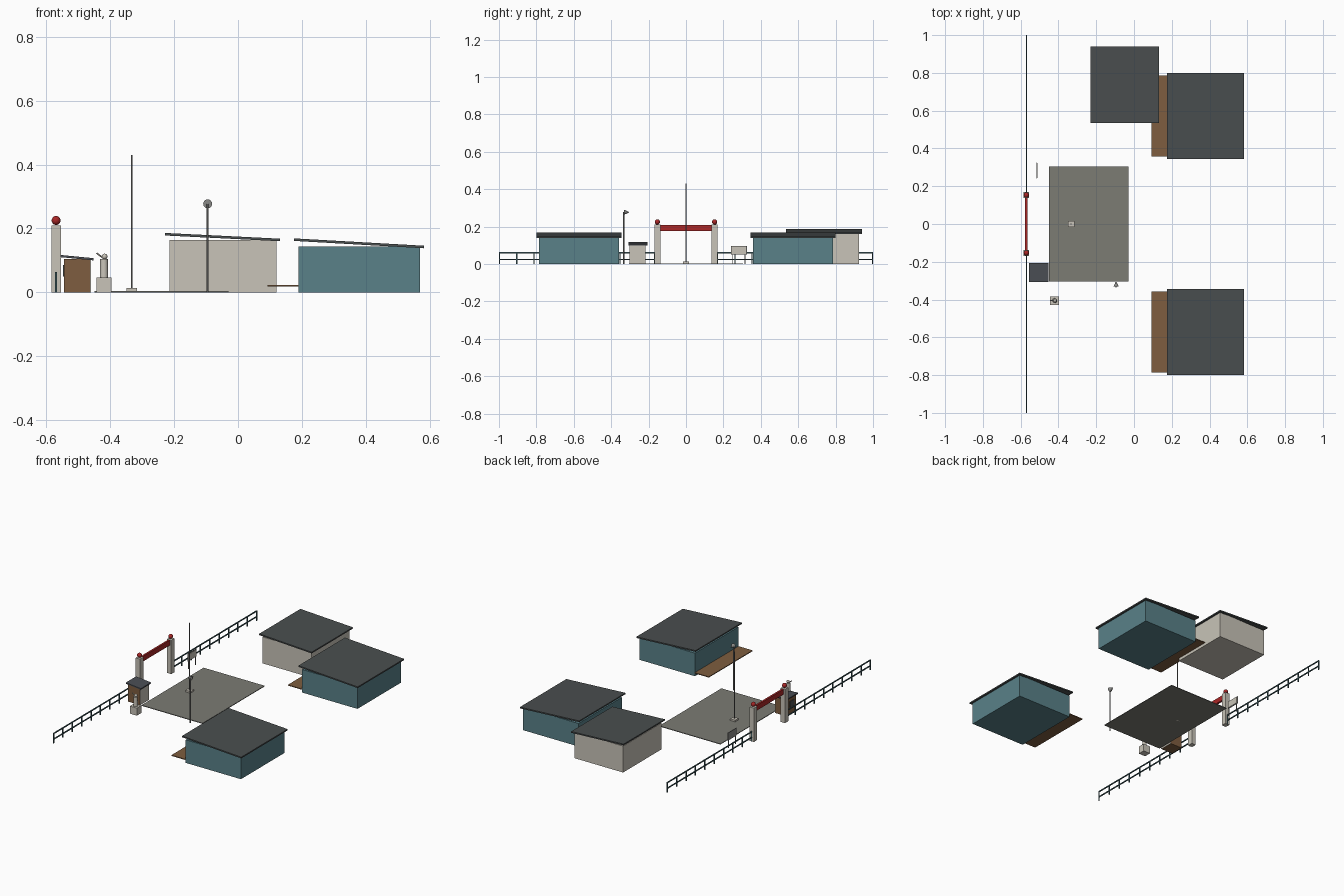
import bpy, bmesh
from mathutils import Vector, Matrix

cube = bpy.data.objects.get("Cube")
if cube:
    bpy.data.objects.remove(cube, do_unlink=True)


def material(name, r, g, b):
    m = bpy.data.materials.new(name)
    m.diffuse_color = (r, g, b, 1)
    m.use_nodes = True
    m.node_tree.nodes["Principled BSDF"].inputs["Base Color"].default_value = (r, g, b, 1)
    return m


CREAM = material("cream plaster", 0.58, 0.55, 0.48)
TEAL = material("teal wall", 0.10, 0.22, 0.25)
ROOF = material("dark roofing", 0.068, 0.077, 0.078)
SLATE = material("slate roofing", 0.07, 0.077, 0.09)
PAVING = material("paving", 0.20, 0.20, 0.175)
WOOD = material("brown wood", 0.21, 0.11, 0.05)
RED = material("red paint", 0.40, 0.02, 0.02)
FENCE = material("fence steel", 0.05, 0.11, 0.125)
STEEL = material("grey steel", 0.25, 0.25, 0.24)


def finish(name, bm, mat, smooth=False):
    mesh = bpy.data.meshes.new(name)
    bmesh.ops.recalc_face_normals(bm, faces=bm.faces)
    bm.to_mesh(mesh)
    bm.free()
    mesh.materials.append(mat)
    ob = bpy.data.objects.new(name, mesh)
    bpy.context.collection.objects.link(ob)
    if smooth:
        bpy.ops.object.select_all(action='DESELECT')
        ob.select_set(True)
        bpy.context.view_layer.objects.active = ob
        bpy.ops.object.shade_smooth_by_angle()
    return ob


def add_box(bm, xs, ys, zs, drop=0):
    """Box between limits; drop lowers the +x end to make a slope."""
    verts = bmesh.ops.create_cube(bm, size=1)["verts"]
    for v in verts:
        t = v.co + Vector((0.5, 0.5, 0.5))
        v.co = [a + (b - a) * f for (a, b), f in zip((xs, ys, zs), t)]
        v.co.z -= drop * t.x


def box(name, mat, xs, ys, zs, drop=0):
    bm = bmesh.new()
    add_box(bm, xs, ys, zs, drop)
    return finish(name, bm, mat)


def rod(name, mat, start, end, r1, r2=None, sides=12):
    a, b = Vector(start), Vector(end)
    d = b - a
    turn = Matrix.Translation((a + b) / 2) @ d.to_track_quat('Z', 'Y').to_matrix().to_4x4()
    bm = bmesh.new()
    bmesh.ops.create_cone(bm, cap_ends=True, segments=sides, radius1=r1,
                          radius2=r1 if r2 is None else r2, depth=d.length, matrix=turn)
    return finish(name, bm, mat, True)


def ball(name, mat, pos, r):
    bm = bmesh.new()
    bmesh.ops.create_uvsphere(bm, u_segments=16, v_segments=10, radius=r,
                              matrix=Matrix.Translation(pos))
    return finish(name, bm, mat, True)


def around(c, half):
    return (c - half, c + half)


# Paved yard
box("yard", PAVING, (-0.45, -0.03), (-0.305, 0.305), (0, 0.004))

# Two teal cabins with wooden decks
for side, y in (("front", -0.572), ("back", 0.572)):
    box(side + "_cabin_walls", TEAL, (0.19, 0.57), around(y, 0.213), (0, 0.143))
    box(side + "_cabin_roof", ROOF, (0.175, 0.582), around(y, 0.228), (0.161, 0.169), 0.023)
    box(side + "_cabin_deck", WOOD, (0.093, 0.19), around(y, 0.215), (0.018, 0.023))

# Cream hall
box("hall_walls", CREAM, (-0.215, 0.12), (0.55, 0.925), (0, 0.164))
box("hall_roof", ROOF, (-0.229, 0.132), (0.535, 0.94), (0.178, 0.186), 0.018)

# Gate
for side, y in (("front", -0.153), ("back", 0.153)):
    box(side + "_gate_pillar", CREAM, around(-0.57, 0.015), around(y, 0.016), (0, 0.21))
    ball(side + "_gate_ball", RED, (-0.57, y, 0.225), 0.014)
box("gate_banner", RED, around(-0.57, 0.006), around(0, 0.138), (0.177, 0.209))

# Fence wings on both sides of the gate
for side, s in (("front", -1), ("back", 1)):
    bm = bmesh.new()
    ends = sorted((s * 0.168, s))
    for z in (0.025, 0.06):
        add_box(bm, around(-0.57, 0.003), ends, around(z, 0.003))
    posts = 10
    for i in range(posts):
        y = s * (0.997 - i * 0.092)
        add_box(bm, around(-0.57, 0.003), around(y, 0.003), (0, 0.063))
    finish(side + "_fence", bm, FENCE)

# Guard booth with a pale panel facing the yard
box("booth_walls", WOOD, (-0.545, -0.463), (-0.302, -0.217), (0, 0.105))
box("booth_panel", CREAM, (-0.463, -0.461), (-0.302, -0.217), (0, 0.103))
box("booth_roof", SLATE, (-0.556, -0.453), (-0.308, -0.207), (0.11, 0.117), 0.01)
box("booth_window", ROOF, (-0.549, -0.545), around(-0.26, 0.022), (0.05, 0.085))

# Flagpole
box("flagpole_base", CREAM, around(-0.333, 0.017), around(0, 0.017), (0, 0.014))
rod("flagpole", STEEL, (-0.333, 0, 0.014), (-0.333, 0, 0.43), 0.003)

# Loudspeaker on a pole
rod("speaker_pole", STEEL, (-0.095, -0.333, 0), (-0.095, -0.333, 0.277), 0.003)
rod("speaker_horn", STEEL, (-0.095, -0.332, 0.277), (-0.095, -0.306, 0.277), 0.014, 0.002, 16)

# Notice board
box("notice_board", STEEL, around(-0.515, 0.002), (0.24, 0.326), (0.05, 0.097))
box("notice_sheet", CREAM, (-0.513, -0.511), (0.244, 0.322), (0.054, 0.093))
for side, y in (("front", 0.25), ("back", 0.316)):
    box(side + "_board_post", STEEL, around(-0.515, 0.002), around(y, 0.002), (0, 0.06))

# Statue with a raised arm
box("statue_plinth", CREAM, around(-0.42, 0.024), around(-0.406, 0.022), (0, 0.047))
rod("statue_body", CREAM, (-0.42, -0.406, 0.047), (-0.42, -0.406, 0.104), 0.013, 0.012, 16)
ball("statue_head", CREAM, (-0.418, -0.406, 0.112), 0.009)
rod("statue_arm", CREAM, (-0.418, -0.406, 0.104), (-0.443, -0.406, 0.123), 0.0025)
